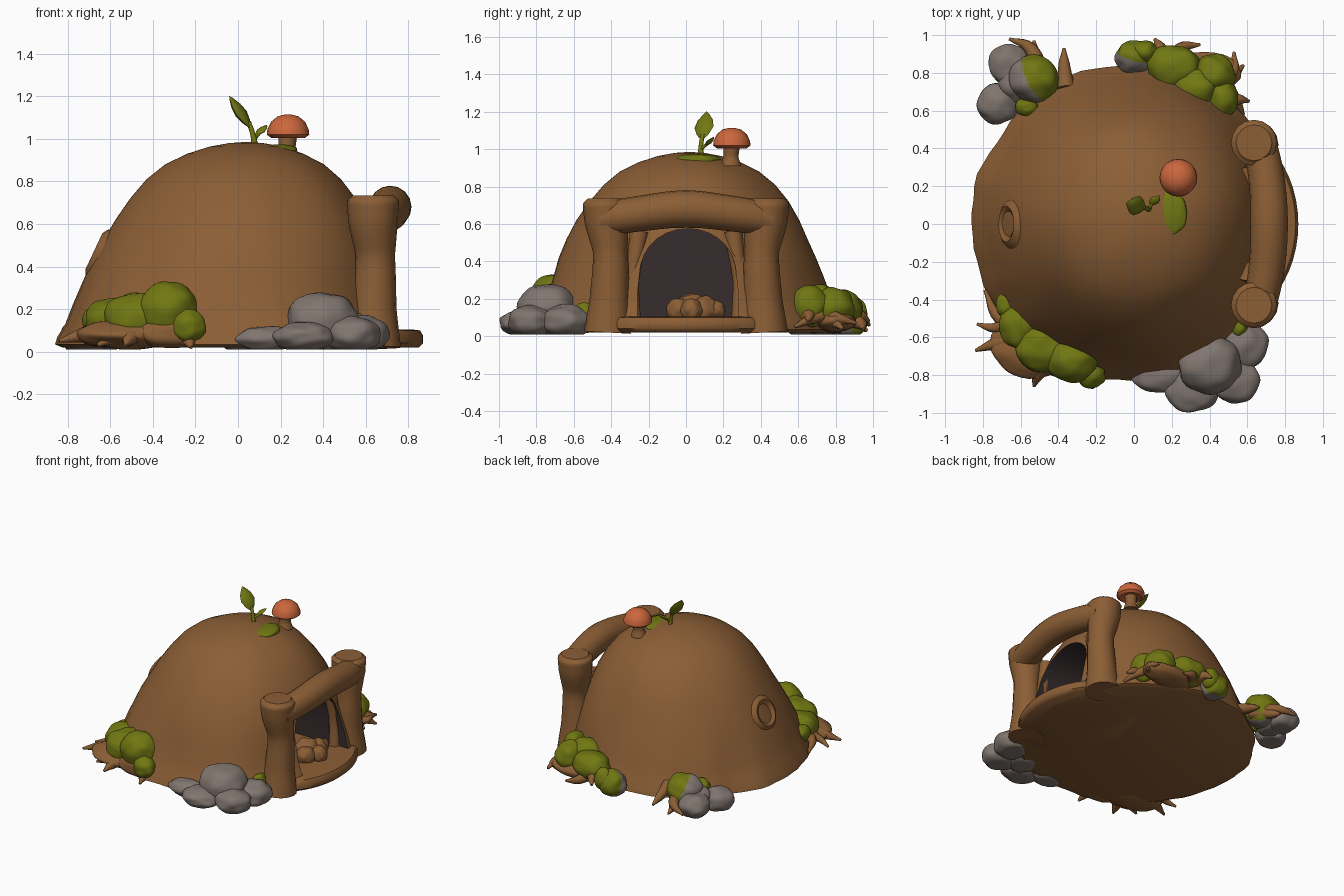
import bpy, bmesh, math
from mathutils import Vector, noise

if "Cube" in bpy.data.objects:
    bpy.data.objects.remove(bpy.data.objects["Cube"])


def material(name, rgb):
    m = bpy.data.materials.new(name)
    m.diffuse_color = (*rgb, 1)
    m.use_nodes = True
    m.node_tree.nodes["Principled BSDF"].inputs["Base Color"].default_value = m.diffuse_color
    return m


EARTH = material("earth brown", (0.258, 0.112, 0.036))
MOSS = material("moss green", (0.165, 0.185, 0.006))
STONE = material("stone grey", (0.22, 0.18, 0.16))
CAP = material("mushroom orange", (0.60, 0.135, 0.045))
DARK = material("dark interior", (0.038, 0.025, 0.027))


def make(name, bm, *mats, angle=50):
    bmesh.ops.recalc_face_normals(bm, faces=bm.faces)
    me = bpy.data.meshes.new(name)
    bm.to_mesh(me)
    bm.free()
    ob = bpy.data.objects.new(name, me)
    bpy.context.collection.objects.link(ob)
    for m in mats:
        me.materials.append(m)
    smooth(ob, angle)
    return ob


def smooth(ob, angle=50):
    bpy.ops.object.select_all(action='DESELECT')
    ob.select_set(True)
    bpy.context.view_layer.objects.active = ob
    bpy.ops.object.shade_smooth_by_angle(angle=math.radians(angle))


def lathe(name, profile, segs, centre, mats, warp=None):
    """Closed turned solid from (radius, z) pairs."""
    bm = bmesh.new()
    rings = []
    for r, z in profile:
        ring = []
        for i in range(segs):
            a = math.tau * i / segs
            p = Vector((r * math.cos(a), r * math.sin(a), z))
            ring.append(bm.verts.new((warp(p, a) if warp else p) + Vector(centre)))
        rings.append(ring)
    for lo, hi in zip(rings, rings[1:]):
        for i in range(segs):
            j = (i + 1) % segs
            bm.faces.new((lo[i], lo[j], hi[j], hi[i]))
    bm.faces.new(rings[0][::-1])
    bm.faces.new(rings[-1])
    return make(name, bm, *mats)


def blob(name, centre, radii, mat, moss=None, lump=0.12):
    """Lumpy boulder; moss is a direction whose facing side turns green."""
    bm = bmesh.new()
    bmesh.ops.create_icosphere(bm, subdivisions=4, radius=1)
    c = Vector(centre)
    for v in bm.verts:
        p = v.co * (1 + lump * noise.noise(v.co * 1.6 + c * 7))
        v.co = c + Vector([p[k] * radii[k] for k in range(3)])
        v.co.z = max(v.co.z, 0.01)
    if moss:
        d = Vector(moss).normalized()
        for f in bm.faces:
            off = f.calc_center_median() - c
            f.material_index = int(Vector([off[k] / radii[k] for k in range(3)]).dot(d) > 0.1)
    return make(name, bm, mat, MOSS)


def tube(name, pts, mat, sides=4):
    """Tapered limb through (x, y, z, radius) points."""
    cu = bpy.data.curves.new(name, 'CURVE')
    cu.dimensions = '3D'
    cu.bevel_depth = 1
    cu.bevel_resolution = sides
    cu.resolution_u = 5
    cu.use_fill_caps = True
    sp = cu.splines.new('BEZIER')
    sp.bezier_points.add(len(pts) - 1)
    for b, (x, y, z, r) in zip(sp.bezier_points, pts):
        b.co, b.radius = (x, y, z), r
        b.handle_left_type = b.handle_right_type = 'AUTO'
    cu.materials.append(mat)
    ob = bpy.data.objects.new(name, cu)
    bpy.context.collection.objects.link(ob)
    bpy.ops.object.select_all(action='DESELECT')
    ob.select_set(True)
    bpy.context.view_layer.objects.active = ob
    bpy.ops.object.convert(target='MESH')
    smooth(bpy.context.object)
    return bpy.context.object


# Earth mound with a slightly wavy skirt
def mound_warp(p, a):
    low = max(0, 1 - p.z / 0.5)
    n = noise.noise(Vector((math.cos(a) * 1.6, math.sin(a) * 1.6, p.z * 2.5)))
    f = noise.noise(Vector((math.cos(a) * 5, math.sin(a) * 5, p.z * 1.5)))
    s = 1 + 0.03 * n + 0.035 * low * f
    return Vector((p.x * s + 0.06 * p.z - 0.02, p.y * s + 0.02 * p.z, p.z))


mound = lathe("mound", [(0.80, 0.02), (0.835, 0.035), (0.825, 0.07), (0.79, 0.13), (0.76, 0.22),
              (0.725, 0.32), (0.69, 0.42), (0.645, 0.52), (0.595, 0.62), (0.53, 0.72),
              (0.455, 0.81), (0.37, 0.88), (0.27, 0.93), (0.17, 0.963), (0.08, 0.98),
              (0.01, 0.985)], 80, (0, 0, 0), [EARTH, DARK], mound_warp)

# Arched hollow behind the doorway
bm = bmesh.new()
arch = [(-0.26, 0.085), (0.28, 0.085), (0.28, 0.22)]
arch += [(0.01 + 0.26 * math.cos(t * math.pi / 14), 0.30 + 0.275 * math.sin(t * math.pi / 14) ** 0.85)
         for t in range(1, 14)] + [(-0.26, 0.22)]
face = bm.faces.new([bm.verts.new((0.22, y, z)) for y, z in arch])
ext = bmesh.ops.extrude_face_region(bm, geom=[face])
for v in ext['geom']:
    if isinstance(v, bmesh.types.BMVert):
        v.co.x = 1.0
cutter = make("hollow_cutter", bm, DARK)
cutter.hide_render = True
mod = mound.modifiers.new("hollow", 'BOOLEAN')
mod.object, mod.operation, mod.solver = cutter, 'DIFFERENCE', 'EXACT'
mod.material_mode = 'TRANSFER'
bpy.context.view_layer.objects.active = mound
bpy.ops.object.modifier_apply(modifier="hollow")
bpy.data.objects.remove(cutter)
smooth(mound)

# Door frame: step, two posts and a bowed lintel
lathe("door_step", [(0.94, 0.02), (1, 0.04), (1, 0.075), (0.96, 0.1), (0.85, 0.105)], 48,
      (0.5, 0, 0), [EARTH], lambda p, a: Vector((p.x * 0.37, p.y * 0.5, p.z)))
for s in (-1, 1):
    tube("door_post", [(0.64, s * 0.42, 0.02, 0.125), (0.64, s * 0.41, 0.2, 0.105),
         (0.645, s * 0.405, 0.45, 0.092), (0.635, s * 0.425, 0.62, 0.118),
         (0.635, s * 0.43, 0.71, 0.122), (0.635, s * 0.43, 0.735, 0.095)], EARTH, 6)
    # inner jamb
    tube("door_jamb", [(0.62, s * 0.285, 0.05, 0.045), (0.61, s * 0.285, 0.3, 0.035),
         (0.59, s * 0.25, 0.56, 0.05)], EARTH)
tube("door_lintel", [(0.66, -0.45, 0.625, 0.09), (0.70, -0.25, 0.655, 0.095), (0.715, 0, 0.68, 0.1),
     (0.70, 0.25, 0.655, 0.095), (0.66, 0.45, 0.625, 0.09)], EARTH, 6)

# Little heap on the threshold
for y, x, r in ((-0.04, 0.60, 0.065), (0.03, 0.66, 0.06), (0.1, 0.6, 0.075), (0.03, 0.56, 0.09), (0.16, 0.6, 0.05)):
    blob("threshold_heap", (x, y, 0.14), (r, r, r), EARTH)

# Round hollow with a raised rim on the left side
bm = bmesh.new()
N = 28
prof = [(0.15, -0.03), (0.12, 0.01), (0.095, 0.025), (0.07, 0.012), (0.05, -0.02), (0.02, -0.03)]
rings = []
for r, h in prof:
    rings.append([bm.verts.new(Vector((-0.655, 0, 0.46)) + Vector((-0.9, 0, 0.42)) * h
                 + Vector((0.42, 0, 0.9)) * r * math.sin(math.tau * i / N)
                 + Vector((0, 1, 0)) * r * math.cos(math.tau * i / N)) for i in range(N)])
for a, b in zip(rings, rings[1:]):
    for i in range(N):
        bm.faces.new((a[i], a[(i + 1) % N], b[(i + 1) % N], b[i]))
bm.faces.new(rings[-1])
make("side_hole_rim", bm, EARTH)

# Stone clusters
for x, y, z, rx, ry, rz in ((0.40, -0.74, 0.14, 0.17, 0.16, 0.145), (0.58, -0.64, 0.08, 0.13, 0.13, 0.09),
                            (0.54, -0.83, 0.08, 0.13, 0.12, 0.085), (0.31, -0.88, 0.07, 0.14, 0.12, 0.07),
                            (0.13, -0.80, 0.06, 0.14, 0.09, 0.06)):
    blob("front_stone", (x, y, z), (rx, ry, rz), STONE)
for x, y, z, r in ((-0.66, 0.84, 0.08, 0.11), (-0.72, 0.64, 0.07, 0.11), (-0.62, 0.74, 0.09, 0.1)):
    blob("back_left_stone", (x, y, z), (r, r, 0.09), STONE)
blob("back_left_mossy_stone", (-0.53, 0.77, 0.14), (0.13, 0.125, 0.12), STONE, moss=(1, 0.5, 0.5))
blob("back_mossy_stone", (0.0, 0.88, 0.09), (0.1, 0.09, 0.1), STONE, moss=(0.3, 1, 0.3))

# Moss cushions: x, y, z and radii
for x, y, z, rx, ry, rz in ((-0.60, -0.53, 0.15, 0.12, 0.13, 0.10), (-0.47, -0.65, 0.16, 0.16, 0.14, 0.12),
                            (-0.33, -0.72, 0.20, 0.14, 0.12, 0.13), (-0.23, -0.80, 0.12, 0.08, 0.07, 0.08),
                            (-0.68, -0.43, 0.15, 0.05, 0.07, 0.06), (0.56, -0.54, 0.10, 0.05, 0.07, 0.08),
                            (0.21, 0.83, 0.15, 0.14, 0.12, 0.10), (0.42, 0.79, 0.15, 0.11, 0.11, 0.11),
                            (0.47, 0.66, 0.16, 0.08, 0.10, 0.11), (0.06, 0.91, 0.12, 0.07, 0.06, 0.08),
                            (0.33, 0.72, 0.18, 0.12, 0.10, 0.10), (-0.57, 0.62, 0.12, 0.06, 0.05, 0.06)):
    blob("moss_cushion", (x, y, z), (rx, ry, rz), MOSS)
blob("top_moss", (0.19, 0.06, 0.945), (0.09, 0.12, 0.03), MOSS)

# Roots: start, bend and tip
blob("front_left_root_base", (-0.52, -0.64, 0.08), (0.24, 0.17, 0.07), EARTH)
blob("front_root_base", (-0.30, -0.76, 0.09), (0.17, 0.07, 0.075), EARTH)
blob("back_right_root_base", (0.36, 0.80, 0.08), (0.21, 0.11, 0.06), EARTH)
for x0, y0, x1, y1, x2, y2, r, z in (
        (-0.55, -0.55, -0.71, -0.50, -0.79, -0.35, 0.045, 0.07), (-0.55, -0.60, -0.72, -0.63, -0.84, -0.67, 0.05, 0.06),
        (-0.66, -0.52, -0.74, -0.55, -0.83, -0.53, 0.035, 0.06), (-0.50, -0.68, -0.60, -0.74, -0.66, -0.76, 0.04, 0.04),
        (-0.45, -0.70, -0.51, -0.80, -0.53, -0.86, 0.045, 0.04), (-0.25, -0.75, -0.23, -0.82, -0.22, -0.87, 0.04, 0.03),
        (0.15, 0.83, 0.14, 0.93, 0.11, 0.98, 0.045, 0.09), (0.2, 0.83, 0.25, 0.93, 0.35, 0.95, 0.045, 0.05),
        (0.42, 0.76, 0.52, 0.80, 0.53, 0.91, 0.045, 0.08), (0.45, 0.72, 0.54, 0.80, 0.58, 0.84, 0.035, 0.05),
        (0.48, 0.64, 0.55, 0.66, 0.61, 0.65, 0.04, 0.09), (0.5, 0.72, 0.55, 0.64, 0.58, 0.58, 0.03, 0.06),
        (-0.50, 0.80, -0.55, 0.93, -0.66, 0.98, 0.045, 0.07), (-0.45, 0.75, -0.52, 0.89, -0.53, 0.97, 0.045, 0.04),
        (-0.36, 0.72, -0.37, 0.85, -0.37, 0.93, 0.04, 0.05)):
    tube("root", [(x0, y0, 0.11, r * 1.2), (x1, y1, z + 0.02, r * 0.75), (x2, y2, z - 0.01, 0.008)], EARTH, 2)

# Mushroom
tube("mushroom_stem", [(0.23, 0.24, 0.91, 0.055), (0.23, 0.24, 0.96, 0.04), (0.235, 0.245, 1.03, 0.045)], EARTH)
lathe("mushroom_cap", [(0.04, 1.015), (0.08, 1.005), (0.1, 1.02), (0.097, 1.045), (0.08, 1.08),
      (0.05, 1.105), (0.015, 1.114)], 20, (0.235, 0.245, 0), [CAP])


# Sprout with two leaves
def leaf(name, base, tip, width, across):
    b, t = Vector(base), Vector(tip)
    side = Vector(across).normalized()
    thick = (t - b).cross(side).normalized()
    bm = bmesh.new()
    rings = []
    for u, w in ((0, 0.12), (0.2, 0.65), (0.45, 1), (0.7, 0.8), (0.9, 0.35), (1, 0.05)):
        rings.append([bm.verts.new(b.lerp(t, u) + w * width * (side * math.cos(k * math.tau / 8)
                     + thick * 0.4 * math.sin(k * math.tau / 8))) for k in range(8)])
    for lo, hi in zip(rings, rings[1:]):
        for k in range(8):
            bm.faces.new((lo[k], lo[(k + 1) % 8], hi[(k + 1) % 8], hi[k]))
    bm.faces.new(rings[0])
    bm.faces.new(rings[-1])
    make(name, bm, MOSS)


tube("sprout_stem", [(0.08, 0.08, 0.96, 0.017), (0.07, 0.08, 1.02, 0.012), (0.05, 0.09, 1.08, 0.011)], MOSS, 2)
tube("sprout_twig", [(0.075, 0.08, 1.0, 0.01), (0.1, 0.11, 1.025, 0.008)], MOSS, 2)
leaf("large_leaf", (0.06, 0.085, 1.05), (-0.04, 0.11, 1.2), 0.055, (0.4, 1, 0.1))
leaf("small_leaf", (0.085, 0.1, 1.015), (0.135, 0.15, 1.065), 0.025, (1, -0.6, 0))
